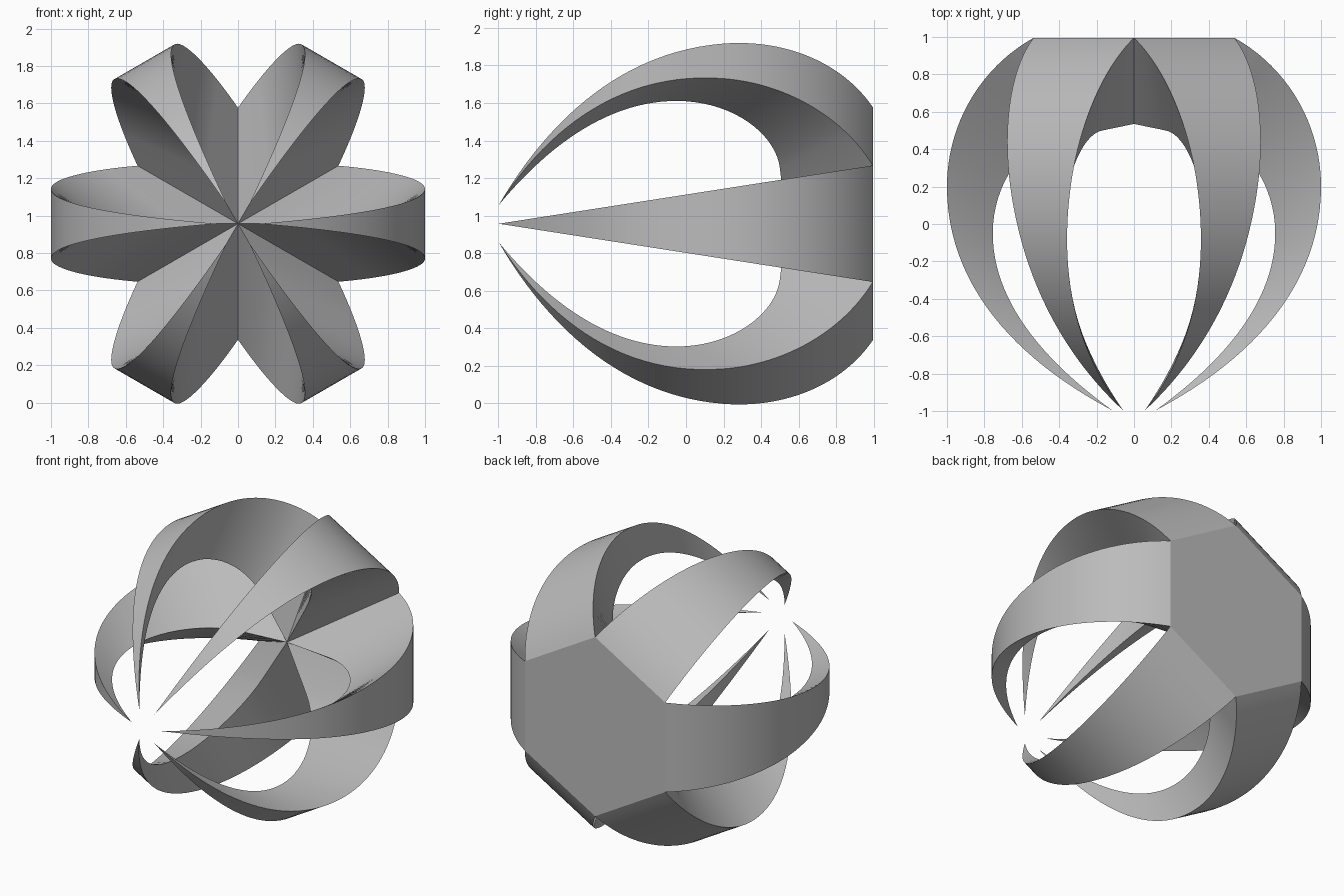
import bpy, bmesh, math
from mathutils import Vector
from mathutils.geometry import interpolate_bezier

cube = bpy.data.objects.get("Cube")
if cube:
    bpy.data.objects.remove(cube, do_unlink=True)

CENTRE_Z = 0.957
BACK_Y = 0.995
APOTHEM = 0.537
HALF_EDGE = APOTHEM * math.tan(math.pi / 6)
STEPS = 24

grey = bpy.data.materials.new("mid_grey")
grey.use_nodes = True
colour = (0.5, 0.5, 0.5, 1)
grey.diffuse_color = colour
grey.node_tree.nodes["Principled BSDF"].inputs["Base Color"].default_value = colour


def bezier(points, steps):
    """Sample a curve given as start, two handles, end."""
    start, h1, h2, end = [Vector((x, y, 0)) for x, y in points]
    return interpolate_bezier(start, h1, h2, end, steps + 1)


def add_object(name, bm, smooth):
    mesh = bpy.data.meshes.new(name)
    bm.to_mesh(mesh)
    bm.free()
    mesh.materials.append(grey)
    obj = bpy.data.objects.new(name, mesh)
    bpy.context.collection.objects.link(obj)
    obj.location.z = CENTRE_Z
    if smooth:
        bpy.ops.object.select_all(action='DESELECT')
        obj.select_set(True)
        bpy.context.view_layer.objects.active = obj
        bpy.ops.object.shade_smooth_by_angle(angle=math.radians(30))
    return obj


# Outer and inner outlines of a petal: distance from the axis, depth
tip = (0.115, -0.997)
widest, waist, core_end = (1, 0.2), (0.755, -0.05), (0.34, 0.5)
outer = bezier([(APOTHEM, BACK_Y), (0.824, 0.835), (1, 0.53), widest], STEPS)
outer += bezier([widest, (1, -0.32), (0.64, -0.72), tip], STEPS)[1:]

core = STEPS // 4
axis_point = Vector((0, 0.535, 0))
inner = [axis_point.lerp(Vector((*core_end, 0)), i / core) for i in range(core)]
inner += bezier([core_end, (0.55, 0.48), (0.755, 0.25), waist], STEPS - core)
inner += bezier([waist, (0.755, -0.4), (0.5, -0.72), tip], STEPS)[1:]


def petal(name, angle):
    """Triangular section swept from the core, narrowing to the tip."""
    bm = bmesh.new()
    rows = []
    for o, i in zip(outer, inner):
        half = HALF_EDGE * (o.y - tip[1]) / (BACK_Y - tip[1])
        rows.append([bm.verts.new(p) for p in
                     ((o.x, o.y, half), (o.x, o.y, -half), i)])
    for (a, b, c), (a2, b2, c2) in zip(rows, rows[1:]):
        bm.faces.new((a, a2, b2, b))
        bm.faces.new((a, c, c2, a2))
        bm.faces.new((b, b2, c2, c))
    bmesh.ops.remove_doubles(bm, verts=bm.verts, dist=0.0001)
    add_object(name, bm, True).rotation_euler.y = angle


names = ["left", "lower_left", "lower_right", "right", "upper_right", "upper_left"]
for k, side in enumerate(names):
    petal(side + "_petal", k * math.pi / 3)

# Flat hexagon closing the back
bm = bmesh.new()
radius = math.hypot(APOTHEM, HALF_EDGE)
corners = []
for k in range(6):
    t = math.pi / 6 - k * math.pi / 3
    corners.append(bm.verts.new((radius * math.cos(t), BACK_Y, radius * math.sin(t))))
bm.faces.new(corners)
add_object("back_plate", bm, False)
